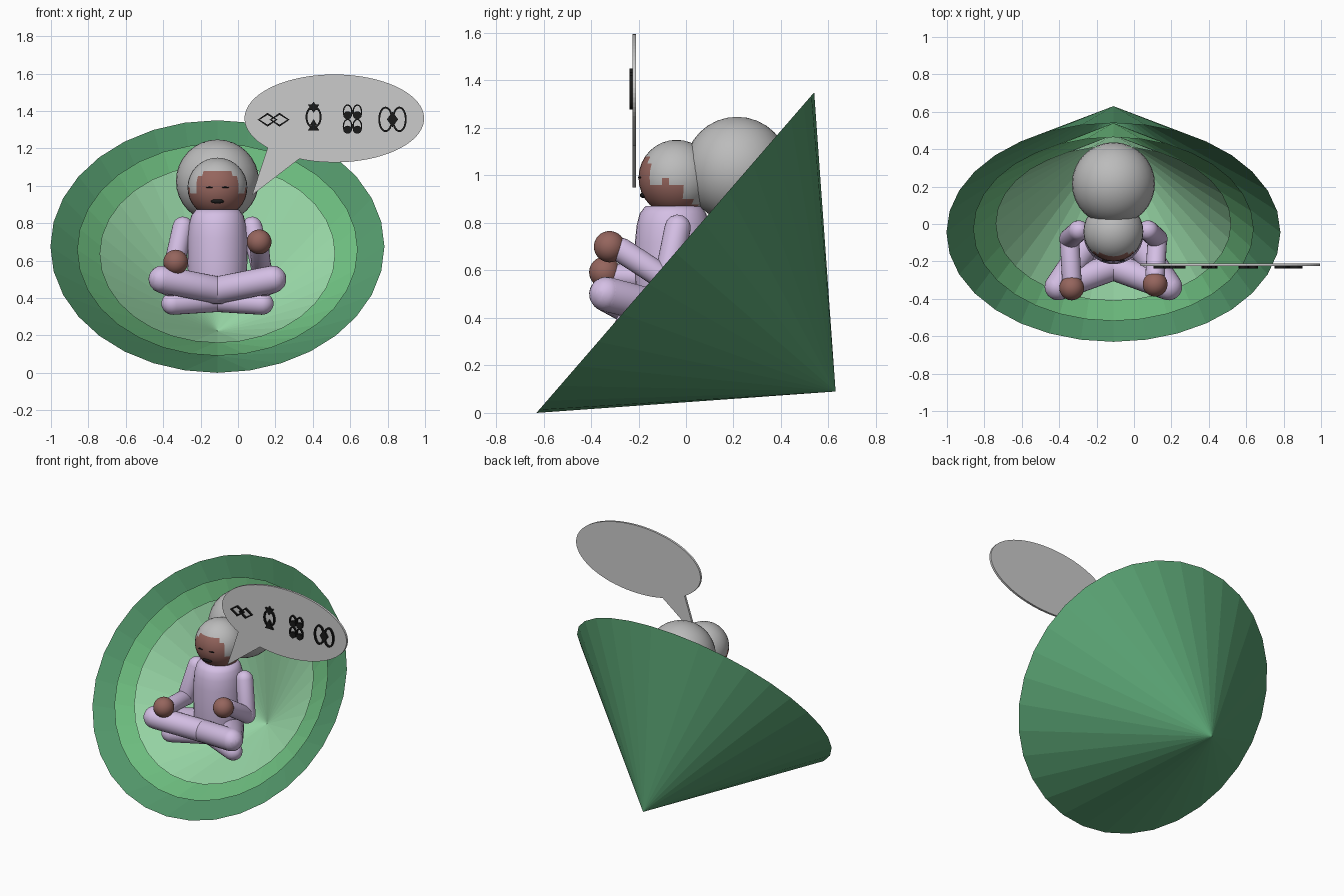
import bpy, bmesh, math
from mathutils import Vector

if "Cube" in bpy.data.objects:
    bpy.data.objects.remove(bpy.data.objects["Cube"])

CX = -0.11  # middle of the figure and leaf cones


def material(name, rgb):
    m = bpy.data.materials.new(name)
    m.diffuse_color = (*rgb, 1)
    m.use_nodes = True
    m.node_tree.nodes["Principled BSDF"].inputs["Base Color"].default_value = m.diffuse_color
    return m


DARK = material("dark_green", (0.10, 0.36, 0.17))
MID = material("mid_green", (0.18, 0.60, 0.25))
PALE = material("pale_green", (0.36, 0.78, 0.44))
LILAC = material("lilac", (0.66, 0.52, 0.78))
SKIN = material("skin", (0.30, 0.13, 0.11))
BLACK = material("black", (0.01, 0.01, 0.01))
GREY = material("hair_grey", (0.5, 0.5, 0.5))


def finish(name, bm, mat=None, smooth=False):
    bmesh.ops.recalc_face_normals(bm, faces=bm.faces[:])
    me = bpy.data.meshes.new(name)
    bm.to_mesh(me)
    bm.free()
    if smooth:
        for p in me.polygons:
            p.use_smooth = True
    ob = bpy.data.objects.new(name, me)
    bpy.context.collection.objects.link(ob)
    if mat:
        me.materials.append(mat)
    return ob


def open_cone(name, centre, r, mat):
    # rim tilted towards the front and up, apex one radius behind it
    bm = bmesh.new()
    up, axis = Vector((0, 0.655, 0.756)), Vector((0, 0.756, -0.655))
    c = Vector(centre)
    apex = bm.verts.new(c + axis * r)
    rim = []
    for i in range(32):
        a = math.tau * i / 32
        rim.append(bm.verts.new(c + Vector((r * math.cos(a), 0, 0)) + up * (r * math.sin(a))))
    for i in range(32):
        bm.faces.new((rim[i], rim[(i + 1) % 32], apex))
    return finish(name, bm, mat)


def ball(name, centre, r, mat=None, scale=(1, 1, 1), seg=32):
    bm = bmesh.new()
    bmesh.ops.create_uvsphere(bm, u_segments=seg, v_segments=seg // 2, radius=r)
    bmesh.ops.scale(bm, vec=scale, verts=bm.verts[:])
    bmesh.ops.translate(bm, vec=centre, verts=bm.verts[:])
    return finish(name, bm, mat, True)


def lathe(bm, profile, n=24):
    rings = [[bm.verts.new((r * math.cos(math.tau * i / n), r * math.sin(math.tau * i / n), z))
              for i in range(n)] for r, z in profile]
    for a, b in zip(rings, rings[1:]):
        for i in range(n):
            bm.faces.new((a[i], a[(i + 1) % n], b[(i + 1) % n], b[i]))
    bm.faces.new(rings[0])
    bm.faces.new(rings[-1])


def capsule(name, p, q, r, mat=LILAC):
    p, q = Vector(p), Vector(q)
    d = q - p
    arc = [math.radians(a) for a in (4, 22, 45, 67, 90)]
    prof = [(r * math.sin(a), -r * math.cos(a)) for a in arc]
    prof += [(r * math.sin(a), d.length + r * math.cos(a)) for a in reversed(arc)]
    bm = bmesh.new()
    lathe(bm, prof)
    bm.transform(d.to_track_quat('Z', 'Y').to_matrix().to_4x4())
    bmesh.ops.translate(bm, vec=p, verts=bm.verts[:])
    return finish(name, bm, mat, True)


def plate(name, outline, y0, y1, mat=None, hole=None):
    # flat shape in the x-z plane with thickness along y, optionally a ring
    bm = bmesh.new()

    def loop(pts, y):
        return [bm.verts.new((x, y, z)) for x, z in pts]

    def bridge(a, b):
        for i in range(len(a)):
            j = (i + 1) % len(a)
            bm.faces.new((a[i], a[j], b[j], b[i]))

    f, k = loop(outline, y0), loop(outline, y1)
    bridge(f, k)
    if hole:
        hf, hk = loop(hole, y0), loop(hole, y1)
        bridge(hf, hk)
        bridge(f, hf)
        bridge(k, hk)
    else:
        bm.faces.new(f)
        bm.faces.new(k)
    return finish(name, bm, mat)


def oval(x, z, rx, rz, n=32, start=0):
    return [(x + rx * math.cos(math.radians(start) + math.tau * i / n),
             z + rz * math.sin(math.radians(start) + math.tau * i / n)) for i in range(n)]


def mark(name, x, z, rx, rz, n=32, start=0, line=0):
    hole = oval(x, z, rx - line, rz - line, n, start) if line else None
    plate(name, oval(x, z, rx, rz, n, start), -0.238, -0.225, BLACK, hole)


# nested open cones
open_cone("outer_cone", (CX, -0.045, 0.675), 0.893, DARK)
open_cone("middle_cone", (CX, -0.027, 0.658), 0.75, MID)
open_cone("inner_cone", (CX, 0.002, 0.636), 0.63, PALE)

# head, stepped hairline, hair bun
head = ball("head", (CX, -0.04, 0.99), 0.16, GREY)
head.data.materials.append(SKIN)
for p in head.data.polygons:
    x, y, z = p.center
    if (z < 1.085 and y < -0.15) or z < 0.95 - 1.0 * y - 0.04 and y > -0.11 and z < 1.04 \
            or (z < 0.97 and y < 0.0):
        p.material_index = 1
ball("hair_bun", (CX, 0.215, 1.025), 0.222, GREY)

# closed eyes and mouth
for s in (-1, 1):
    ball("eye", (CX + s * 0.042, -0.194, 0.991), 0.02, BLACK, (1, 0.4, 0.2), 12)
ball("mouth", (CX, -0.18, 0.917), 0.035, BLACK, (1, 0.4, 0.35), 16)

# torso
bm = bmesh.new()
lathe(bm, [(0.10, 0.34), (0.14, 0.36), (0.155, 0.42), (0.16, 0.60), (0.16, 0.72),
           (0.153, 0.79), (0.14, 0.84), (0.115, 0.872)], 32)
bmesh.ops.translate(bm, vec=(CX, -0.055, 0), verts=bm.verts[:])
finish("torso", bm, LILAC, True)

# arms with hands, one hand raised higher, and crossed legs
for s, hand_z in ((1, 0.70), (-1, 0.592)):
    elbow = (CX + s * 0.235, -0.08, 0.56)
    hand = (CX + s * 0.223, -0.322 - (0.02 if s < 0 else 0), hand_z)
    capsule("upper_arm", (CX + s * 0.185, -0.035, 0.78), elbow, 0.055)
    capsule("forearm", elbow, (hand[0], hand[1] + 0.05, hand[2] - 0.015), 0.052)
    ball("hand", hand, 0.066, SKIN)
    knee = (CX + s * 0.295, -0.335, 0.50)
    capsule("shin", knee, (CX - s * 0.01, -0.225, 0.44), 0.073)
    capsule("thigh", (CX + s * 0.09, -0.03, 0.42), knee, 0.073)
    capsule("foot", (CX + s * 0.24, -0.24, 0.37), (CX, -0.15, 0.385), 0.06)

# speech bubble with tail
pts = [(0.515 + 0.48 * math.cos(math.radians(a)), 1.36 + 0.235 * math.sin(math.radians(a)))
       for a in list(range(247, 360, 5)) + list(range(2, 223, 5))]
plate("speech_bubble", pts + [(0.075, 0.95)], -0.225, -0.21)

# abstract marks on the bubble
for x in (0.158, 0.222):
    mark("diamond_outline", x, 1.353, 0.053, 0.037, 4, 0, 0.011)
mark("oval_outline", 0.404, 1.367, 0.043, 0.06, line=0.01)
for z in (1.42, 1.31):
    for a in (90, 270) if z > 1.4 else (90,):
        mark("triangle", 0.404, z, 0.036, 0.03, 3, a)
mark("triangle_top", 0.404, 1.335, 0.022, 0.022, 3, 90)
for s in (-1, 1):
    for z in (1.395, 1.318):
        mark("small_oval", 0.612 + s * 0.026, z, 0.026, 0.04, line=0.007)
        mark("dot", 0.612 + s * 0.026, z - 0.018, 0.023, 0.021, 20)
    mark("tall_oval", 0.826 + s * 0.037, 1.355, 0.039, 0.068, line=0.01)
mark("filled_diamond", 0.826, 1.355, 0.03, 0.042, 4)
